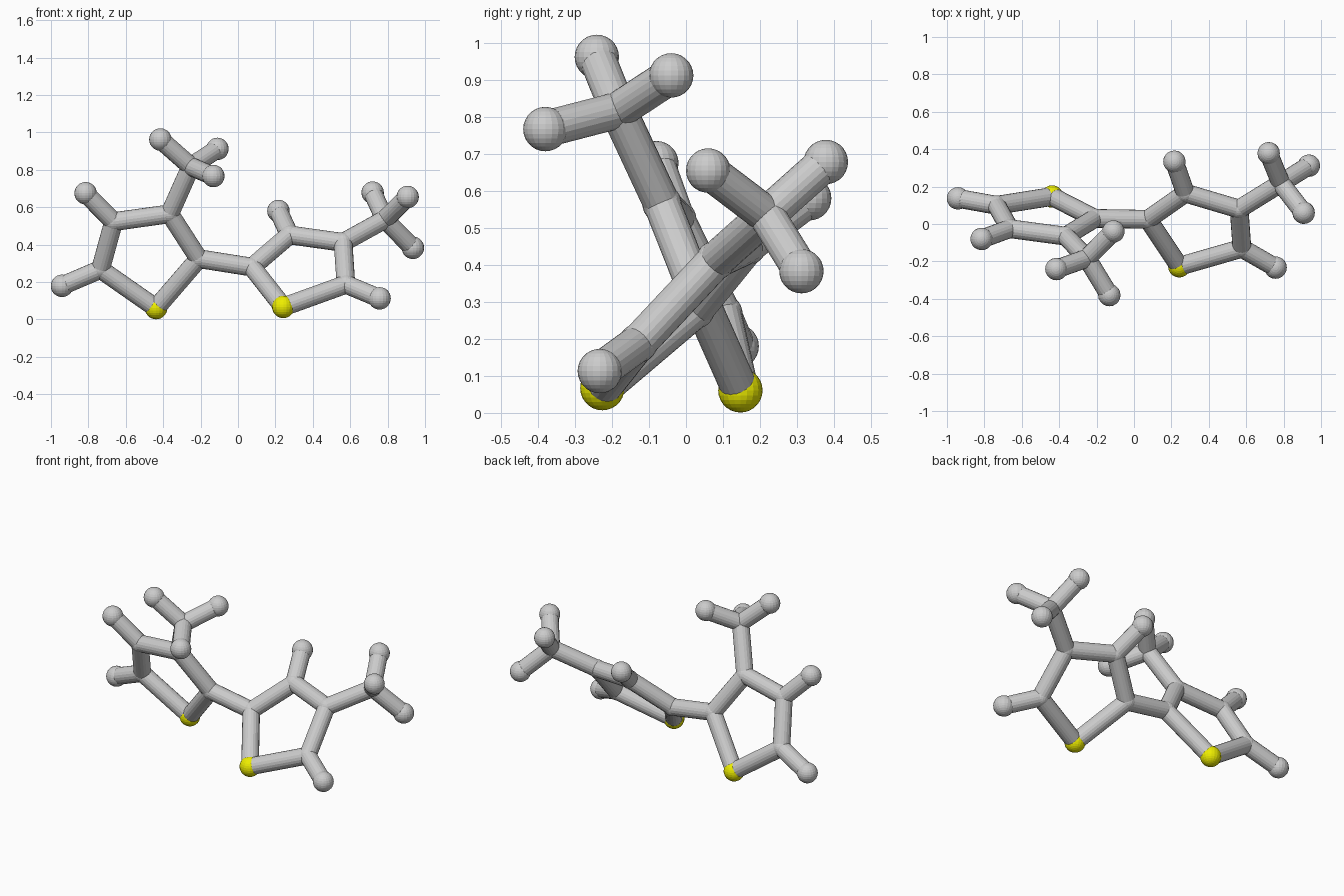
import bpy
from mathutils import Vector

if "Cube" in bpy.data.objects:
    bpy.data.objects.remove(bpy.data.objects["Cube"])

BALL_R, JOINT_R, ROD_R, SIDES = 0.06, 0.053, 0.05, 20

yellow = bpy.data.materials.new("yellow")
yellow.diffuse_color = (0.85, 0.85, 0.0, 1)
yellow.use_nodes = True
yellow.node_tree.nodes["Principled BSDF"].inputs["Base Color"].default_value = yellow.diffuse_color


def ball(name, pos, radius, mat=None):
    bpy.ops.mesh.primitive_uv_sphere_add(segments=SIDES, ring_count=14, radius=radius, location=pos)
    ob = bpy.context.object
    ob.name = name
    if mat:
        ob.data.materials.append(mat)


def rod(name, a, b):
    a, b = Vector(a), Vector(b)
    bpy.ops.mesh.primitive_cylinder_add(vertices=SIDES, radius=ROD_R, depth=(b - a).length,
                                        location=(a + b) / 2)
    ob = bpy.context.object
    ob.name = name
    ob.rotation_mode = 'QUATERNION'
    ob.rotation_quaternion = (b - a).to_track_quat('Z', 'Y')


def half(side, sulfur, ring, branch, branch_at, tips, branch_tips):
    # five-sided ring: sulfur ball plus four joints
    loop = [sulfur] + ring
    ball(f"{side}_sulfur", sulfur, BALL_R, yellow)
    for i, p in enumerate(loop):
        rod(f"{side}_ring_bond", p, loop[(i + 1) % 5])
    for p in ring + [branch]:
        ball(f"{side}_carbon", p, JOINT_R)
    # single hydrogens on the ring
    for idx, p in tips:
        rod(f"{side}_hydrogen_bond", ring[idx], p)
        ball(f"{side}_hydrogen", p, BALL_R)
    # three-pronged methyl branch
    rod(f"{side}_methyl_stem", ring[branch_at], branch)
    for p in branch_tips:
        rod(f"{side}_methyl_bond", branch, p)
        ball(f"{side}_methyl_hydrogen", p, BALL_R)


left_ring = [(-0.21, 0.03, 0.325), (-0.365, -0.065, 0.565),
             (-0.665, -0.025, 0.523), (-0.735, 0.1, 0.268)]
right_ring = [(0.075, 0.025, 0.28), (0.275, 0.165, 0.452),
              (0.562, 0.08, 0.412), (0.577, -0.13, 0.188)]

half("left", (-0.438, 0.147, 0.061), left_ring, (-0.252, -0.183, 0.818), 1,
     [(2, (-0.815, -0.08, 0.675)), (3, (-0.941, 0.137, 0.18))],
     [(-0.415, -0.241, 0.962), (-0.11, -0.04, 0.912), (-0.132, -0.38, 0.767)])

half("right", (0.242, -0.226, 0.067), right_ring, (0.785, 0.218, 0.535), 2,
     [(1, (0.216, 0.333, 0.58)), (3, (0.757, -0.233, 0.113))],
     [(0.72, 0.378, 0.678), (0.907, 0.06, 0.655), (0.935, 0.312, 0.383)])

# bond joining both rings
rod("centre_bond", left_ring[0], right_ring[0])
